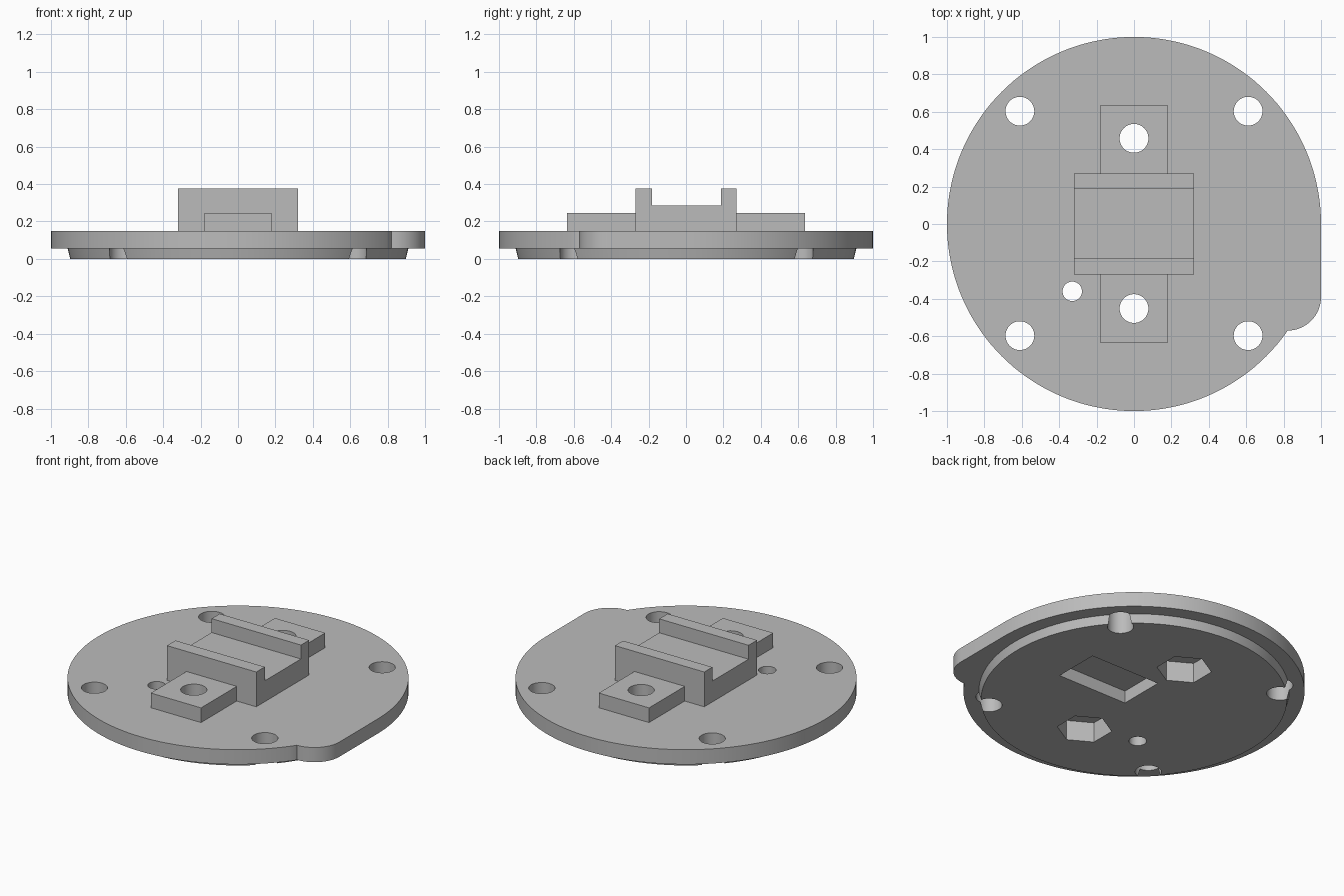
import bpy, bmesh, math

cube = bpy.data.objects.get("Cube")
if cube:
    bpy.data.objects.remove(cube, do_unlink=True)

# One flat grey
grey = bpy.data.materials.new("plain_grey")
grey.use_nodes = True
colour = (0.5, 0.5, 0.5, 1)
grey.diffuse_color = colour
grey.node_tree.nodes["Principled BSDF"].inputs["Base Color"].default_value = colour


def prism(name, outline, z0, z1, spread=1.0):
    """Extrude a 2D outline from z0 to z1, scaling the top by spread."""
    bm = bmesh.new()
    low = [bm.verts.new((x, y, z0)) for x, y in outline]
    high = [bm.verts.new((x * spread, y * spread, z1)) for x, y in outline]
    bm.faces.new(low[::-1])
    bm.faces.new(high)
    n = len(low)
    for i in range(n):
        j = (i + 1) % n
        bm.faces.new((low[i], low[j], high[j], high[i]))
    bmesh.ops.recalc_face_normals(bm, faces=bm.faces)
    mesh = bpy.data.meshes.new(name)
    bm.to_mesh(mesh)
    bm.free()
    mesh.materials.append(grey)
    obj = bpy.data.objects.new(name, mesh)
    bpy.context.collection.objects.link(obj)
    return obj


def arc(cx, cy, r, start, end, steps):
    angles = [math.radians(start + (end - start) * i / steps) for i in range(steps + 1)]
    return [(cx + r * math.cos(a), cy + r * math.sin(a)) for a in angles]


def ring(cx, cy, r, sides, turn=0):
    return arc(cx, cy, r, turn, turn + 360, sides)[:-1]


def rect(x0, x1, y0, y1):
    return [(x0, y0), (x1, y0), (x1, y1), (x0, y1)]


def combine(body, tool, operation):
    mod = body.modifiers.new(operation.lower(), "BOOLEAN")
    mod.operation = operation
    mod.solver = "EXACT"
    mod.object = tool
    bpy.context.view_layer.objects.active = body
    bpy.ops.object.modifier_apply(modifier=mod.name)
    bpy.data.objects.remove(tool, do_unlink=True)


TOP = 0.15
EMBED = 0.11

# Round plate with a rounded corner lug on its left front
outline = arc(0, 0, 1, 0, 325, 130) + arc(0.82, -0.39, 0.18, -90, 0, 16)
body = prism("mounting_plate", outline, 0.055, TOP)

# Tapered locating disc underneath
combine(body, prism("locating_disc", ring(0, 0, 0.897, 128), 0, 0.08, 1.022), "UNION")

# Cradle block, its two rails and the two screw ears
combine(body, prism("cradle_block", rect(-0.32, 0.32, -0.27, 0.27), EMBED, 0.375), "UNION")
combine(body, prism("cradle_channel", rect(-0.5, 0.5, -0.183, 0.187), 0.285, 0.6), "DIFFERENCE")
for side in (-1, 1):
    y0, y1 = sorted((side * 0.2, side * 0.635))
    combine(body, prism("screw_ear", rect(-0.18, 0.18, y0, y1), EMBED, 0.245), "UNION")

# Screw holes through the ears, with hexagonal nut pockets below
for y in (-0.452, 0.458):
    combine(body, prism("ear_hole", ring(0, y, 0.077, 48), -0.1, 0.5), "DIFFERENCE")
    combine(body, prism("nut_pocket", ring(0, y, 0.162, 6, 30), -0.1, 0.13), "DIFFERENCE")

# Corner holes and the small wire hole
for x in (-0.61, 0.61):
    for y in (-0.597, 0.603):
        combine(body, prism("corner_hole", ring(x, y, 0.077, 48), -0.1, 0.5), "DIFFERENCE")
combine(body, prism("wire_hole", ring(-0.33, -0.36, 0.052, 40), -0.1, 0.5), "DIFFERENCE")

# Shallow rectangular recess underneath
combine(body, prism("recess", rect(0.015, 0.515, -0.065, 0.235), -0.1, 0.08), "DIFFERENCE")

# Smooth round walls, crisp edges
bpy.ops.object.select_all(action="DESELECT")
body.select_set(True)
bpy.context.view_layer.objects.active = body
bpy.ops.object.shade_smooth_by_angle(angle=math.radians(25))
